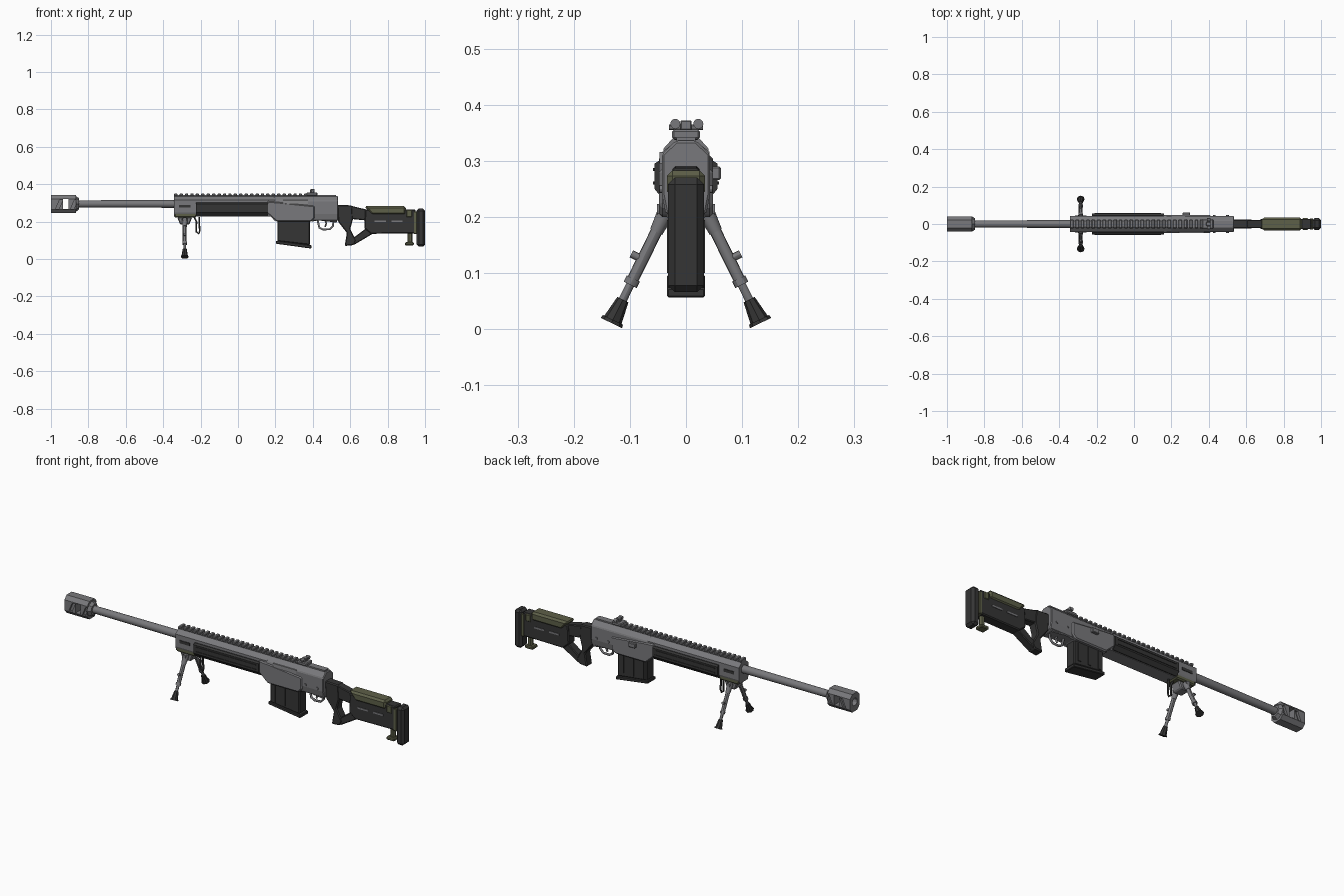
import bpy, bmesh
from math import sin, cos, pi
from mathutils import Vector

cube = bpy.data.objects.get("Cube")
if cube:
    bpy.data.objects.remove(cube)


def material(name, r, g, b):
    m = bpy.data.materials.new(name)
    m.use_nodes = True
    m.diffuse_color = (r, g, b, 1)
    m.node_tree.nodes["Principled BSDF"].inputs["Base Color"].default_value = (r, g, b, 1)
    return m


grey = material("gunmetal grey", .19, .19, .2)
steel = material("light steel", .25, .25, .26)
black = material("matte black", .035, .035, .035)
green = material("olive green", .11, .115, .065)


def finish(name, bm, mat, bevel=0):
    bmesh.ops.recalc_face_normals(bm, faces=bm.faces)
    mesh = bpy.data.meshes.new(name)
    bm.to_mesh(mesh)
    bm.free()
    mesh.materials.append(mat)
    ob = bpy.data.objects.new(name, mesh)
    bpy.context.collection.objects.link(ob)
    if bevel:
        mod = ob.modifiers.new("Bevel", "BEVEL")
        mod.width = bevel
        mod.segments = 1
        mod.limit_method = "ANGLE"
    return ob


def extrude(name, loop, shift, mat, bevel=0):
    bm = bmesh.new()
    face = bm.faces.new([bm.verts.new(p) for p in loop])
    new = bmesh.ops.extrude_face_region(bm, geom=[face])["geom"]
    bmesh.ops.translate(bm, vec=shift, verts=[v for v in new if isinstance(v, bmesh.types.BMVert)])
    return finish(name, bm, mat, bevel)


def side(name, points, half, mat, bevel=0, y=0):
    """Side profile in x, z given a thickness across y."""
    return extrude(name, [(px, y - half, pz) for px, pz in points], (0, 2 * half, 0), mat, bevel)


def section(name, half_points, x0, x1, mat, bevel=0):
    """Mirrored cross-section in y, z swept along x."""
    loop = half_points + [(-y, z) for y, z in reversed(half_points) if y > 0]
    return extrude(name, [(x0, y, z) for y, z in loop], (x1 - x0, 0, 0), mat, bevel)


def box(name, x0, x1, z0, z1, half, mat, bevel=0, y=0):
    return side(name, [(x0, z0), (x1, z0), (x1, z1), (x0, z1)], half, mat, bevel, y)


def tube(name, a, b, r0, mat, r1=None, sides=12, smooth=True):
    a, b = Vector(a), Vector(b)
    axis = b - a
    bm = bmesh.new()
    bmesh.ops.create_cone(bm, cap_ends=True, segments=sides, radius1=r0,
                          radius2=r0 if r1 is None else r1, depth=axis.length)
    rot = axis.to_track_quat("Z", "Y").to_matrix().to_4x4()
    bmesh.ops.transform(bm, matrix=rot, verts=bm.verts)
    bmesh.ops.translate(bm, vec=(a + b) / 2, verts=bm.verts)
    ob = finish(name, bm, mat)
    if smooth:
        bpy.ops.object.select_all(action="DESELECT")
        ob.select_set(True)
        bpy.context.view_layer.objects.active = ob
        bpy.ops.object.shade_smooth_by_angle()
    return ob


def path(name, points, radius, mat):
    curve = bpy.data.curves.new(name, "CURVE")
    curve.dimensions = "3D"
    curve.bevel_depth = radius
    curve.bevel_resolution = 1
    spline = curve.splines.new("POLY")
    spline.points.add(len(points) - 1)
    for p, co in zip(spline.points, points):
        p.co = (*co, 1)
    curve.materials.append(mat)
    ob = bpy.data.objects.new(name, curve)
    bpy.context.collection.objects.link(ob)


def cut(target, cutters):
    for c in cutters:
        mod = target.modifiers.new("Cut", "BOOLEAN")
        mod.operation = "DIFFERENCE"
        mod.solver = "EXACT"
        mod.object = c
    bpy.context.view_layer.update()
    graph = bpy.context.evaluated_depsgraph_get()
    mesh = bpy.data.meshes.new_from_object(target.evaluated_get(graph))
    target.modifiers.clear()
    target.data = mesh
    for c in cutters:
        bpy.data.objects.remove(c)


# Barrel and vented muzzle brake
bore = .295
tube("barrel", (-.87, 0, bore), (-.3, 0, bore), .019, grey, .021, 20)
brake = section("muzzle_brake", [(.022, .342), (.04, .322), (.04, .266), (.022, .246)],
                -1, -.865, grey)
ports = [box("port_cutter", -.935, -.905, .268, .32, .1, black)]
for x in (-.975, -.895):
    for s in (-1, 1):
        ports.append(side("slot_cutter", [(x, .268), (x + .018, .268), (x + .038, .315), (x + .02, .315)],
                          .014, black, y=s * .042))
ports.append(tube("bore_cutter", (-1.02, 0, bore), (-.94, 0, bore), .02, black, smooth=False))
cut(brake, ports)
tube("muzzle_collar", (-.867, 0, bore), (-.85, 0, bore), .042, grey, .03, 8, False)

# Long upper body with sloped shoulders
section("upper_body", [(.016, .336), (.042, .316), (.042, .25), (.034, .228)], -.342, .2, grey)
body = section("receiver", [(.018, .336), (.043, .312), (.043, .24), (.036, .205)], .19, .535, grey, .004)
side("receiver_flare", [(.155, .31), (.155, .245), (.205, .2), (.39, .2), (.41, .22), (.41, .285), (.22, .305)],
     .048, grey, .006)
side("trigger_housing", [(.39, .235), (.39, .2), (.43, .207), (.53, .195), (.535, .28)], .034, grey, .004)
box("ejection_cover", .24, .375, .295, .316, .003, steel, y=-.044)
box("charging_handle", .26, .3, .266, .29, .009, grey, .003, y=.053)
for s in (-1, 1):
    for x in (.43, .5):
        tube("receiver_pin", (x, s * .03, .25), (x, s * .047, .25), .007, grey)

# Dark lower handguard shell with grooves
section("handguard_shell", [(.046, .302), (.056, .295), (.056, .25), (.04, .23)], -.225, .16, black)
for s in (-1, 1):
    for z in (.258, .282):
        box("handguard_rib", -.21, .145, z, z + .005, .002, black, y=s * .057)
box("handguard_front_block", -.34, -.222, .222, .25, .039, green, .006)
for s in (-1, 1):
    box("front_side_slot", -.315, -.255, .275, .29, .003, black, y=s * .042)

# Top rail with regular teeth
box("rail_base", -.342, .525, .332, .342, .017, grey)
for i in range(25):
    x = -.342 + i * .029
    box("rail_tooth", x, x + .018, .337, .35, .023, grey, .003)

# Folded rear sight
box("sight_base", .365, .425, .338, .356, .025, grey, .004)
box("sight_leaf", .385, .41, .355, .372, .01, grey, .002)
for y in (-.019, .022):
    tube("sight_knob", (.39, y, .366), (.408, y, .366), .009, grey)
tube("sight_axle", (.398, -.03, .36), (.398, .03, .36), .005, grey)

# Box magazine
side("magazine", [(.21, .21), (.385, .21), (.385, .075), (.21, .095)], .03, black, .005)
side("magazine_base", [(.203, .098), (.203, .082), (.392, .056), (.392, .074)], .034, black, .003)
for s in (-1, 1):
    for x in (.235, .295, .355):
        side("magazine_rib", [(x - .008, .195), (x + .008, .195), (x + .008, .1), (x - .008, .1)],
             .003, black, y=s * .031)

# Trigger and guard
path("trigger_guard", [(.425, 0, .21), (.435, 0, .168), (.455, 0, .158), (.49, 0, .16),
                       (.508, 0, .178), (.51, 0, .205)], .006, grey)
path("trigger", [(.465, 0, .21), (.472, 0, .19), (.465, 0, .172)], .005, grey)

# Skeleton stock and pistol grip
side("grip", [(.53, .29), (.61, .287), (.615, .215), (.6, .16), (.632, .1), (.62, .075), (.57, .07),
              (.582, .14), (.535, .2)], .024, black, .005)
side("stock_upper_arm", [(.59, .288), (.7, .262), (.7, .205), (.6, .215)], .022, black, .004)
side("stock_lower_strut", [(.615, .112), (.69, .168), (.72, .135), (.62, .076)], .022, black, .004)
side("stock_block", [(.68, .265), (.95, .265), (.95, .138), (.71, .135), (.675, .165)], .028, black, .005)
for s in (-1, 1):
    for x in (.73, .82):
        box("stock_slot", x, x + .06, .198, .207, .002, grey, y=s * .0285)

# Cheek rest
side("cheek_rest", [(.675, .283), (.897, .283), (.897, .236), (.715, .236)], .034, green, .01)
box("cheek_latch", .9, .93, .225, .262, .031, green, .003)

# Butt pad and rear support foot
box("butt_pad", .955, 1, .066, .27, .032, black, .012)
box("pad_plate", .938, .958, .135, .255, .029, green, .003)
tube("rear_support_post", (.92, 0, .14), (.92, 0, .085), .013, green)
box("rear_support_foot", .893, .94, .073, .09, .022, green, .004)

# Bipod mount
bx = -.285
side("bipod_mount", [(-.325, .224), (-.245, .224), (-.26, .185), (-.31, .185)], .03, grey, .005)
tube("bipod_axle", (bx, -.052, .212), (bx, .052, .212), .011, grey)
path("folding_strap", [(-.235, 0, .225), (-.222, 0, .2), (-.222, 0, .145), (-.21, 0, .135),
                       (-.205, 0, .15), (-.208, 0, .225)], .005, black)

# Bipod legs, built once for each side
for s in (-1, 1):
    def at(t):
        """Point along the leg, zero at the hinge and one at the foot."""
        return Vector((bx, s * (.04 + .093 * t), .2 - .189 * t))
    tube("leg_hinge", at(-.08), at(.14), .016, grey, .012)
    tube("leg_upper", at(.05), at(.62), .0105, grey)
    tube("leg_collar", at(.58), at(.64), .013, grey)
    tube("leg_lower", at(.6), at(.9), .0075, grey)
    knob = at(.4)
    tube("leg_knob", knob, knob + Vector((0, s * .02, .01)), .007, grey)
    tube("foot_boot", at(.78), at(.97), .011, black, .017, 8, False)
    tube("foot_plate", at(.97), at(1), .02, black, .021, 8, False)
